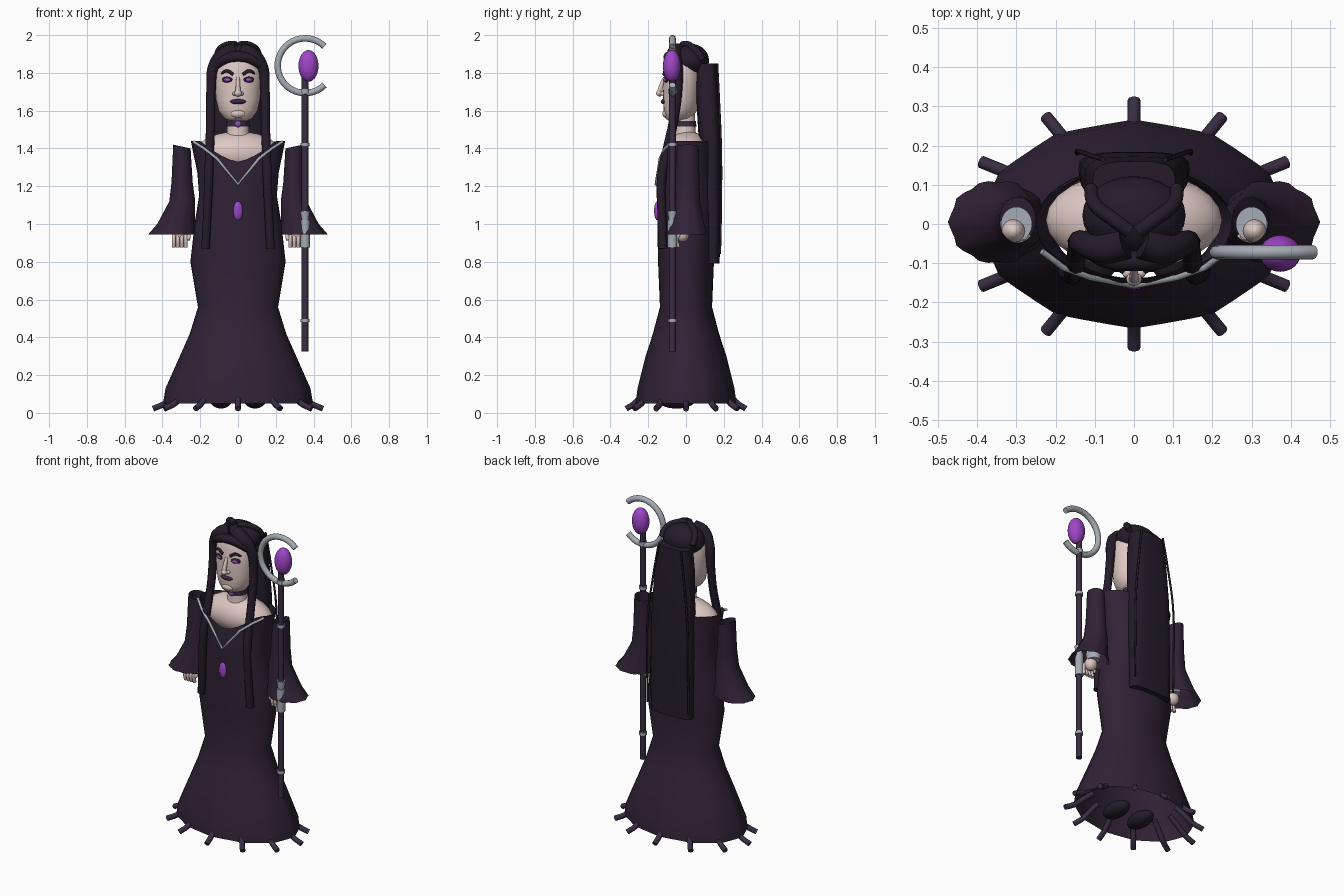
import bpy, math
from math import sin, cos, pi, radians

if "Cube" in bpy.data.objects:
    bpy.data.objects.remove(bpy.data.objects["Cube"])


def mat(name, r, g, b):
    m = bpy.data.materials.new(name)
    m.diffuse_color = (r, g, b, 1)
    m.use_nodes = True
    m.node_tree.nodes["Principled BSDF"].inputs["Base Color"].default_value = m.diffuse_color
    return m


GOWN = mat("gown_plum", .030, .016, .036)
HAIR = mat("hair_black", .019, .011, .023)
WOOD = mat("dark_violet", .042, .026, .055)
SKIN = mat("pale_skin", .72, .57, .54)
SILVER = mat("silver", .38, .41, .46)
GEM = mat("purple_gem", .34, .06, .56)
LIPS = mat("lip_plum", .05, .018, .06)


def finish(ob, material, angle=40):
    ob.data.materials.clear()
    ob.data.materials.append(material)
    bpy.ops.object.select_all(action='DESELECT')
    ob.select_set(True)
    bpy.context.view_layer.objects.active = ob
    bpy.ops.object.shade_smooth_by_angle(angle=radians(angle))
    return ob


def loft(name, rings, material, n=24, caps=(True, True), power=1.0, wave=None, top=None):
    """Rings are (z, cx, cy, rx, ry); wave(i, a) scales a ring, top(x, y) lifts the last ring."""
    verts, faces = [], []
    for i, (z, cx, cy, rx, ry) in enumerate(rings):
        for k in range(n):
            a = 2 * pi * k / n
            s = wave(i, a) if wave else 1
            c, d = cos(a), sin(a)
            x = cx + rx * s * math.copysign(abs(c) ** power, c)
            y = cy + ry * s * math.copysign(abs(d) ** power, d)
            lift = top(x, y) if top and i == len(rings) - 1 else 0
            verts.append((x, y, z + lift))
    for i in range(len(rings) - 1):
        for k in range(n):
            a, b = i * n + k, i * n + (k + 1) % n
            faces.append((a, b, b + n, a + n))
    if caps[0]:
        faces.append(tuple(range(n))[::-1])
    if caps[1]:
        faces.append(tuple(range(len(verts) - n, len(verts))))
    me = bpy.data.meshes.new(name)
    me.from_pydata(verts, [], faces)
    ob = bpy.data.objects.new(name, me)
    bpy.context.collection.objects.link(ob)
    return finish(ob, material)


def ball(name, loc, size, material, rot=(0, 0, 0)):
    bpy.ops.mesh.primitive_uv_sphere_add(segments=24, ring_count=14, location=loc, rotation=rot)
    ob = bpy.context.object
    ob.name = name
    ob.scale = size
    return finish(ob, material, 60)


def tube(name, pts, radius, material, radii=None, smooth=True, res=3):
    cu = bpy.data.curves.new(name, 'CURVE')
    cu.dimensions = '3D'
    cu.bevel_depth = radius
    cu.bevel_resolution = res
    cu.use_fill_caps = True
    cu.resolution_u = 6
    sp = cu.splines.new('BEZIER' if smooth else 'POLY')
    P = sp.bezier_points if smooth else sp.points
    P.add(len(pts) - 1)
    for i, (p, q) in enumerate(zip(P, pts)):
        p.co = q if smooth else (*q, 1)
        p.radius = radii[i] if radii else 1
        if smooth:
            p.handle_left_type = p.handle_right_type = 'AUTO'
    ob = bpy.data.objects.new(name, cu)
    bpy.context.collection.objects.link(ob)
    bpy.ops.object.select_all(action='DESELECT')
    ob.select_set(True)
    bpy.context.view_layer.objects.active = ob
    bpy.ops.object.convert(target='MESH')
    return finish(bpy.context.object, material, 50)


# Gown: flared open skirt, fitted waist, neckline dipping at the front
def neckline(x, y):
    return .11 * min(1, (abs(x) / .2) ** 1.5) if y < 0 else .10 + .01 * abs(x) / .25


loft("gown", [(.05, 0, 0, .39, .262), (.13, 0, 0, .378, .253), (.3, 0, 0, .305, .212),
              (.42, 0, 0, .255, .175), (.56, 0, 0, .212, .138), (.8, 0, 0, .252, .148),
              (1.0, 0, 0, .23, .152), (1.15, 0, 0, .206, .153), (1.27, 0, 0, .215, .152),
              (1.33, 0, 0, .25, .14)],
     GOWN, n=36, caps=(False, False), top=neckline,
     wave=lambda i, a: 1 + (.018, .015, .01, 0)[min(i, 3)] * cos(12 * a))

# Curling tendrils under the hem
for k in range(12):
    a = pi * k / 6
    path = [(.60, .14), (.72, .10), (.86, .05), (1, .022)]
    tube("hem_tendril", [(.45 * f * cos(a), .317 * f * sin(a), z) for f, z in path], .016, WOOD)

# Neckline trim and waist jewel
tube("neckline_trim", [(-.235, -.07, 1.435), (-.18, -.112, 1.40), (-.11, -.137, 1.345), (0, -.158, 1.21),
                       (.11, -.137, 1.345), (.18, -.112, 1.40), (.235, -.07, 1.435)],
     .008, SILVER, smooth=False)
ball("waist_jewel", (0, -.153, 1.07), (.025, .016, .05), GEM)

# Shoulders, neck and choker
ball("shoulders", (0, .01, 1.375), (.225, .125, .115), SKIN)
loft("neck", [(1.43, 0, 0, .075, .07), (1.49, 0, -.005, .058, .055), (1.62, 0, -.01, .056, .056)], SKIN)
loft("choker", [(1.515, 0, -.005, .061, .06), (1.545, 0, -.007, .061, .06)], WOOD)
ball("choker_jewel", (0, -.068, 1.53), (.017, .012, .018), GEM)

# Head
loft("head", [(1.545, 0, -.045, .045, .045), (1.56, 0, -.04, .075, .07), (1.60, 0, -.03, .104, .088),
              (1.66, 0, -.025, .117, .096), (1.75, 0, -.02, .125, .1), (1.83, 0, -.015, .124, .097),
              (1.89, 0, -.01, .095, .078)], SKIN, n=28)
ball("chin", (0, -.1, 1.585), (.04, .025, .025), SKIN)
tube("nose_bridge", [(0, -.113, 1.775), (0, -.132, 1.73), (0, -.14, 1.695)], .013, SKIN, (.7, .9, 1.1))
ball("nose_tip", (0, -.14, 1.692), (.02, .018, .017), SKIN)
ball("lips", (0, -.115, 1.648), (.042, .018, .014), LIPS)
for s in (-1, 1):
    ball("nostril", (s * .018, -.125, 1.69), (.012, .012, .011), SKIN)
    ball("eye_liner", (s * .057, -.104, 1.764), (.03, .012, .016), HAIR, (0, 0, s * .35))
    ball("iris", (s * .057, -.111, 1.763), (.019, .01, .01), GEM, (0, 0, s * .35))
    tube("eyebrow", [(s * .026, -.116, 1.792), (s * .058, -.109, 1.81), (s * .088, -.092, 1.797)],
         .009, HAIR, (1, 1, .6))

# Hair: cap, fringe, front locks, long back fall and thin strands
ball("hair_cap", (0, .022, 1.865), (.132, .1, .09), HAIR)
for s in (-1, 1):
    tube("front_lock", [(s * .02, -.045, 1.915), (s * .075, -.062, 1.895), (s * .125, -.05, 1.84),
                        (s * .142, -.045, 1.72), (s * .145, -.065, 1.55), (s * .15, -.098, 1.4),
                        (s * .155, -.128, 1.25), (s * .163, -.128, 1.05), (s * .172, -.123, .87)],
         .026, HAIR, (1.7, 1.6, 1.25, 1, .95, .95, .95, .9, .9))
    tube("thin_strand", [(s * .08, .165, 1.85), (s * .11, .175, 1.65), (s * .14, .185, 1.4),
                         (s * .145, .185, 1.1), (s * .145, .18, .84)], .006, HAIR)
    tube("crown_strand", [(s * .01, -.02, 1.95), (s * .05, .01, 1.95), (s * .10, .05, 1.92),
                          (s * .11, .09, 1.87)], .018, HAIR)
tube("fringe", [(-.115, -.06, 1.845), (-.06, -.088, 1.877), (0, -.092, 1.885),
                (.06, -.088, 1.877), (.115, -.06, 1.845)], .028, HAIR)
loft("back_hair", [(.79, 0, .14, .142, .038), (1.1, 0, .138, .142, .046), (1.45, 0, .125, .138, .058),
                   (1.7, 0, .112, .125, .06), (1.85, 0, .105, .105, .055)],
     HAIR, n=24, power=.6)

# Arms: hollow bell sleeves, cuffs, hands
for s in (-1, 1):
    loft("bell_sleeve", [(.945, s * .347, .005, .124, .105), (1.0, s * .327, .005, .098, .092),
                         (1.12, s * .295, .005, .068, .07), (1.22, s * .296, .008, .056, .063),
                         (1.41, s * .297, .01, .046, .058)],
         GOWN, n=32, caps=(False, False),
         wave=lambda i, a: 1 + (.035, .025, .01, 0, 0)[i] * cos(10 * a),
         top=lambda x, y: .01 * (abs(x) - .297) / .046)
    loft("wrist_cuff", [(.965, s * .305, -.005, .038, .042), (1.02, s * .3, 0, .04, .044)], SILVER)
    ball("wrist", (s * .308, -.018, 1.01), (.03, .03, .05), SKIN)
    ball("palm", (s * .31, -.02, .945), (.038, .036, .04), SKIN)
    for k in range(4):
        x = s * (.277 + .021 * k)
        tube("finger", [(x, -.035, .95), (x, -.05, .92), (x, -.042, .878)], .0105, SKIN)
    tube("thumb", [(s * .28, -.03, .97), (s * .262, -.045, .94), (s * .266, -.05, .915)], .011, SKIN)

# Shoes
for s in (-1, 1):
    ball("shoe", (s * .09, -.05, .068), (.058, .1, .045), HAIR)

# Staff: shaft, bands, grip, crescent and gem
SX, SY = .355, -.072


def staff_part(name, z0, z1, r0, r1, material):
    loft(name, [(z0, SX, SY, r0, r0), (z1, SX, SY, r1, r1)], material, n=16)


staff_part("staff_shaft", .325, 1.775, .018, .018, WOOD)
staff_part("lower_band", .48, .498, .024, .024, SILVER)
staff_part("upper_band", 1.412, 1.43, .024, .024, SILVER)
staff_part("staff_grip", .875, 1.02, .025, .025, SILVER)
staff_part("staff_grip_top", 1.02, 1.07, .019, .026, SILVER)
staff_part("crescent_socket", 1.69, 1.715, .024, .024, SILVER)
arc = [radians(45 + 270 * k / 30) for k in range(31)]
tube("crescent", [(SX + .145 * cos(a), SY, 1.838 + .145 * sin(a)) for a in arc], .018, SILVER, smooth=False)
ball("staff_gem", (.373, -.075, 1.837), (.053, .047, .084), GEM)
